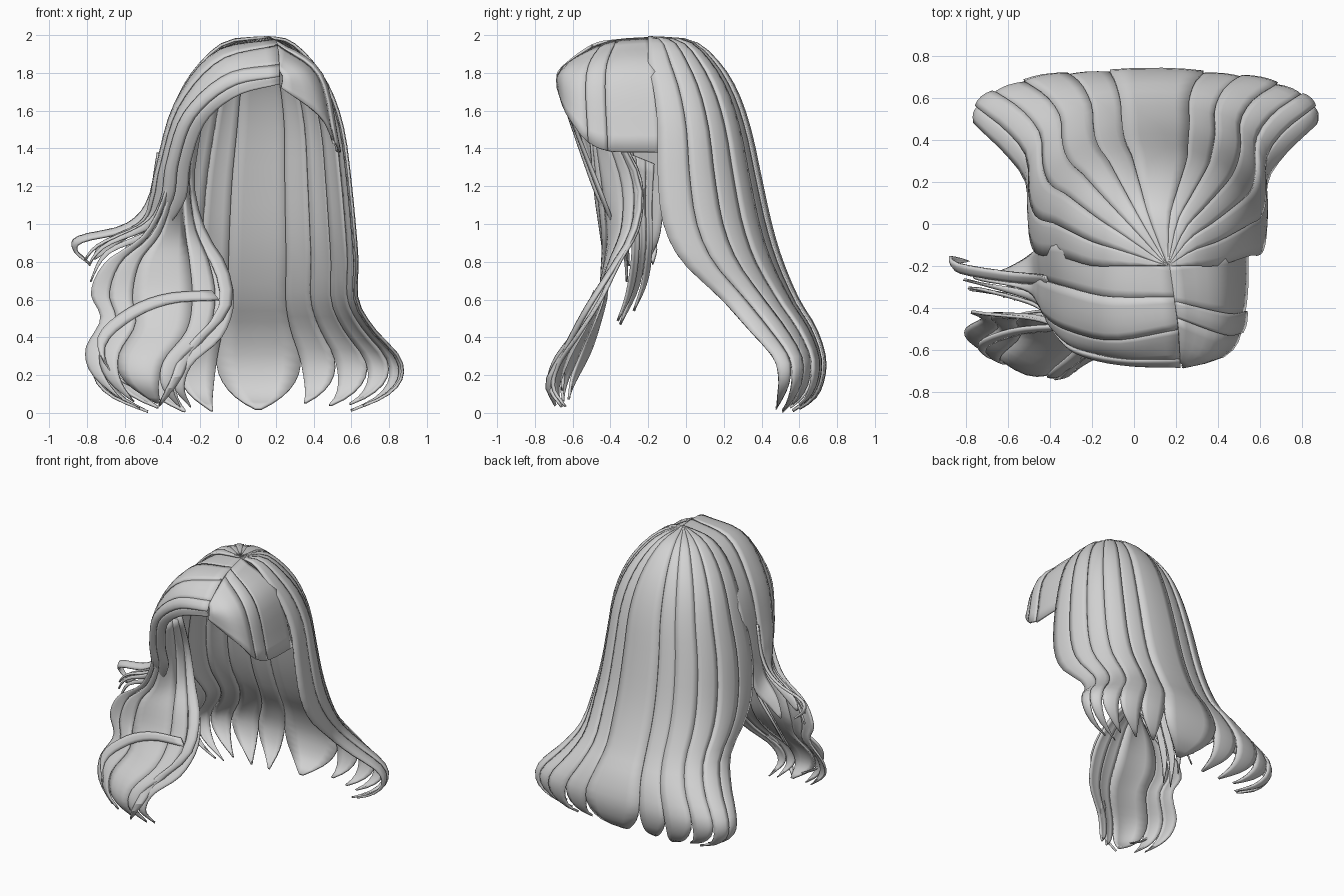
import bpy, math, random
from mathutils import Vector

random.seed(4)
if "Cube" in bpy.data.objects:
    bpy.data.objects.remove(bpy.data.objects["Cube"], do_unlink=True)

hair = bpy.data.materials.new("hair_grey")
hair.use_nodes = True
COLOUR = (0.65, 0.65, 0.65, 1)
hair.diffuse_color = COLOUR
hair.node_tree.nodes["Principled BSDF"].inputs["Base Color"].default_value = COLOUR


def spline(pts, t):
    """Smooth curve through all points, t from 0 to 1."""
    n = len(pts) - 1
    i = min(int(t * n), n - 1)
    f = t * n - i
    b, c = pts[i], pts[i + 1]
    a = pts[i - 1] if i > 0 else b * 2 - c
    d = pts[i + 2] if i + 2 <= n else c * 2 - b
    return 0.5 * (b * 2 + (c - a) * f + (a * 2 - b * 5 + c * 4 - d) * f * f
                  + (b * 3 - a - c * 3 + d) * f ** 3)


def loft(*guides):
    """Surface across guide curves: u runs across them, v along them."""
    curves = [[Vector(p) for p in g] for g in guides]
    return lambda u, v: spline([spline(c, v) for c in curves], u)


def strands(name, surf, cuts, rows, taper=1.0, bulge=0.006, step=0.005,
            cols=4, thick=0.014, ragged=0.0):
    """Cut a surface into overlapping strands that narrow to tips."""
    e = 0.004
    verts, faces = [], []
    for k, (a, b) in enumerate(zip(cuts, cuts[1:])):
        base = len(verts)
        end = 1 - random.random() * ragged
        lift = step if k % 2 else -step
        for j in range(rows + 1):
            v = end * j / rows
            t = max(0, (v - taper) / (end - taper)) if taper < 1 else 0
            width = 1.04 - 0.94 * t ** 2.8
            for i in range(cols + 1):
                s = i / cols
                u = (a + b) / 2 + (s - 0.5) * (b - a) * width
                u = min(max(u, cuts[0]), cuts[-1])
                u0, v0 = min(u, 1 - e), min(max(v, e), 1 - e)
                p = surf(u0, v0)
                n = (surf(u0 + e, v0) - p).cross(surf(u0, v0 + e) - p)
                n = n.normalized() if n.length > 1e-9 else Vector((0, 0, 1))
                fade = min(1, v * 5)
                amount = (lift + bulge * math.sin(math.pi * s) * width) * fade
                verts.append(surf(u, v) + n * amount)
        w = cols + 1
        for j in range(rows):
            for i in range(cols):
                q = base + j * w + i
                faces.append((q, q + 1, q + w + 1, q + w))
    mesh = bpy.data.meshes.new(name)
    mesh.from_pydata(verts, [], faces)
    mesh.materials.append(hair)
    ob = bpy.data.objects.new(name, mesh)
    bpy.context.collection.objects.link(ob)
    solid = ob.modifiers.new("thickness", "SOLIDIFY")
    solid.thickness = thick
    solid.offset = -1
    bpy.ops.object.select_all(action="DESELECT")
    ob.select_set(True)
    bpy.context.view_layer.objects.active = ob
    bpy.ops.object.shade_smooth_by_angle(angle=math.radians(25))


def ribbon(name, path, across):
    """Single narrow curl following a path."""
    edge = [Vector(p) + Vector(across) for p in path]
    strands(name, loft(path, edge), [0, 1], 18, taper=0.6, step=0, cols=3)


# Back hair rows: height, centre x, half width, front edge y, back y
ROWS = [Vector(r) for r in (
    (1.995, .16, .002, -.2, -.198), (1.97, .11, .17, -.2, .03),
    (1.86, .1, .3, -.2, .165), (1.7, .095, .405, -.17, .265),
    (1.5, .09, .475, -.15, .335), (1.25, .075, .525, -.15, .39),
    (1, .068, .557, -.12, .445), (.8, .065, .575, -.02, .505),
    (.6, .06, .58, .19, .59), (.45, .055, .67, .33, .68),
    (.3, .055, .805, .46, .73), (.18, .055, .82, .48, .725),
    (.08, .055, .73, .46, .68), (0, .05, .55, .45, .57))]
ROWS = [r.copy() for r in ROWS]


def back_surface(u, v):
    z, centre, half, front, back = spline(ROWS, v)
    a = (u - 0.5) * math.pi
    x = math.copysign(abs(math.sin(a)) ** 0.85, a) * half
    y = front + (back - front) * max(0, math.cos(a)) ** 0.75
    return Vector((centre + x, y, z))


strands("back_hair", back_surface,
        [0, .07, .17, .27, .37, .45, .59, .67, .76, .85, .93, 1],
        32, taper=.7, ragged=.05)

# Short fringe on the left of the parting
strands("left_fringe", loft(
    [(.17, -.2, 1.99), (.44, -.15, 1.81), (.55, -.12, 1.38)],
    [(.2, -.4, 1.97), (.44, -.47, 1.79), (.53, -.46, 1.4)],
    [(.21, -.56, 1.9), (.37, -.63, 1.79), (.45, -.62, 1.56)],
    [(.22, -.66, 1.83), (.24, -.69, 1.78), (.23, -.69, 1.72)]),
    [0, .28, .42, 1], 10, cols=6)

# Long fringe swept to the right, running out into curls
strands("right_fringe", loft(
    [(.22, -.68, 1.74), (0, -.67, 1.68), (-.17, -.61, 1.54), (-.25, -.52, 1.32),
     (-.28, -.44, 1.12), (-.42, -.38, .95), (-.68, -.34, .84), (-.78, -.33, .66)],
    [(.22, -.67, 1.82), (-.05, -.66, 1.77), (-.27, -.61, 1.58), (-.36, -.53, 1.33),
     (-.39, -.46, 1.14), (-.48, -.38, 1), (-.72, -.31, .88), (-.82, -.3, .74)],
    [(.21, -.5, 1.95), (-.1, -.55, 1.87), (-.32, -.5, 1.62), (-.42, -.44, 1.3),
     (-.45, -.39, 1.14), (-.51, -.32, 1.01), (-.74, -.27, .9), (-.84, -.25, .79)],
    [(.19, -.35, 1.98), (-.12, -.35, 1.91), (-.33, -.3, 1.64), (-.43, -.27, 1.28),
     (-.46, -.26, 1.12), (-.5, -.26, 1), (-.62, -.25, .88), (-.72, -.24, .75)],
    [(.17, -.2, 1.99), (-.1, -.13, 1.92), (-.34, -.1, 1.63), (-.44, -.1, 1.27),
     (-.47, -.12, 1.07), (-.5, -.14, .92), (-.56, -.17, .8), (-.62, -.2, .63)]),
    [0, .14, .3, .5, .75, 1], 30, cols=5, taper=.55, ragged=.05)

# Large wavy lock over the right shoulder
strands("front_lock", loft(
    [(-.2, -.38, 1.5), (-.24, -.24, 1.25), (-.19, -.25, 1), (-.07, -.36, .8),
     (-.02, -.46, .6), (-.08, -.58, .41), (-.24, -.68, .26), (-.28, -.71, .13),
     (-.22, -.64, .02)],
    [(-.28, -.46, 1.48), (-.31, -.4, 1.2), (-.34, -.39, .97), (-.38, -.43, .8),
     (-.39, -.48, .61), (-.4, -.58, .45), (-.5, -.69, .29), (-.5, -.72, .15),
     (-.4, -.66, .02)],
    [(-.34, -.51, 1.45), (-.38, -.49, 1.17), (-.5, -.46, .94), (-.7, -.44, .8),
     (-.78, -.43, .64), (-.73, -.46, .5), (-.81, -.51, .34), (-.77, -.58, .19),
     (-.6, -.64, .03)]),
    [0, .14, .3, .72, .87, 1], 30, taper=.76, ragged=.04)

# Small lock hanging behind the right shoulder lock
strands("side_lock", loft(
    [(-.37, -.32, 1.38), (-.4, -.3, 1.1), (-.43, -.29, .87), (-.52, -.33, .62),
     (-.58, -.43, .4)],
    [(-.41, -.17, 1.32), (-.44, -.18, 1.1), (-.48, -.18, .9), (-.6, -.21, .7),
     (-.66, -.28, .52)]),
    [0, .35, .7, 1], 16, taper=.5, ragged=.1)

# Loose curls
ribbon("outer_curl", [(-.41, -.3, 1.35), (-.46, -.29, 1.1), (-.58, -.28, .97),
                      (-.82, -.24, .91), (-.86, -.2, .85), (-.78, -.2, .77)],
       (-.02, .05, .03))
ribbon("lower_curl", [(-.1, -.51, .6), (-.35, -.51, .58), (-.55, -.53, .5),
                      (-.7, -.59, .36), (-.66, -.65, .2), (-.5, -.66, .09)],
       (-.04, .02, .05))
ribbon("inner_curl", [(-.19, -.4, 1.52), (-.23, -.25, 1.22), (-.17, -.27, .97),
                      (-.05, -.39, .76), (-.04, -.52, .55), (-.22, -.63, .34),
                      (-.3, -.72, .17), (-.38, -.68, .04)],
       (-.07, -.03, -.01))
